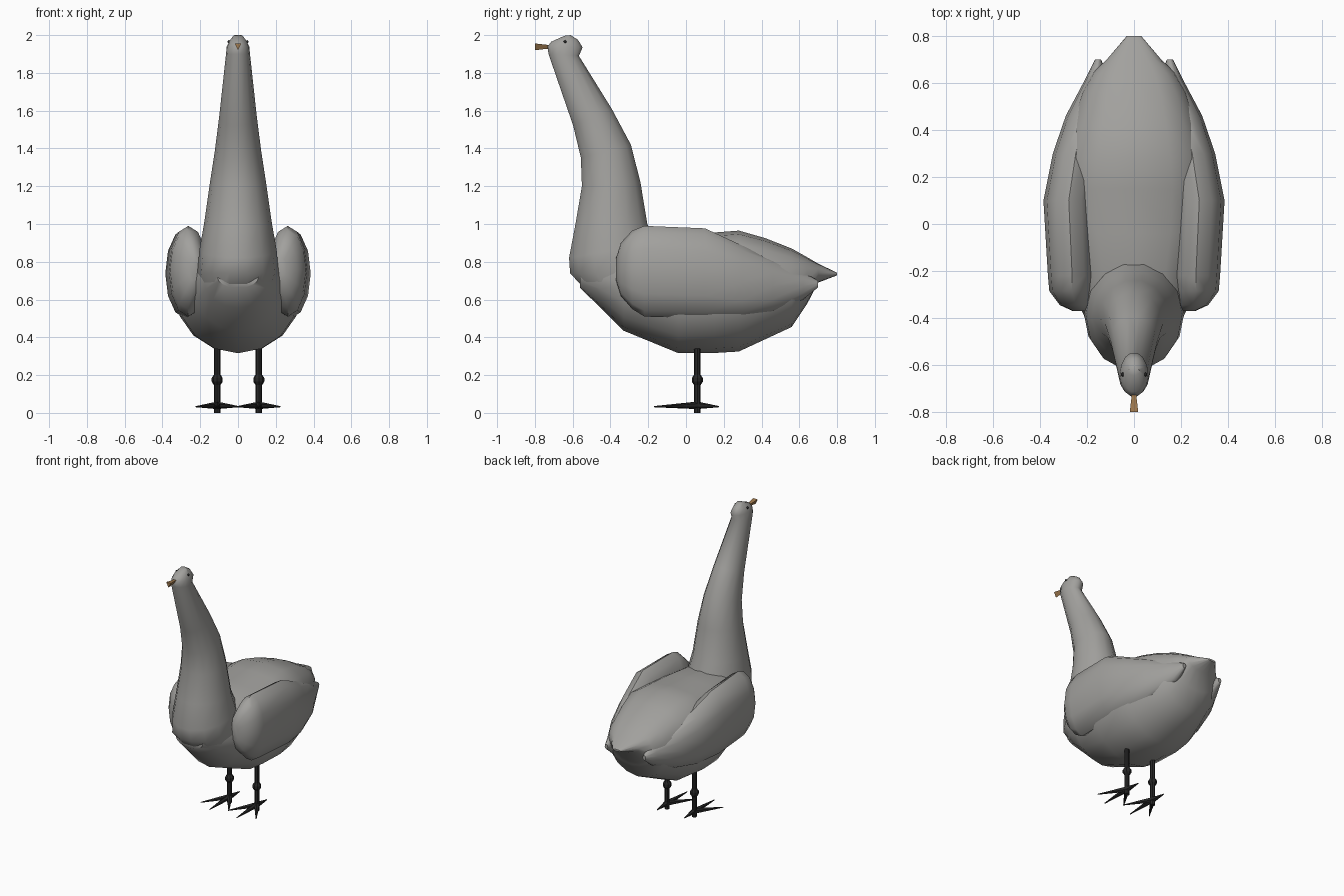
import bpy, bmesh, math
from mathutils import Vector

if "Cube" in bpy.data.objects:
    bpy.data.objects.remove(bpy.data.objects["Cube"])


def mat(name, r, g, b):
    m = bpy.data.materials.new(name)
    m.diffuse_color = (r, g, b, 1)
    m.use_nodes = True
    m.node_tree.nodes["Principled BSDF"].inputs["Base Color"].default_value = m.diffuse_color
    return m


GREY = mat("feather grey", 0.36, 0.355, 0.34)
BLACK = mat("leg black", 0.02, 0.02, 0.02)
BROWN = mat("beak brown", 0.36, 0.2, 0.08)


def finish(bm, name, material, angle=50):
    bmesh.ops.recalc_face_normals(bm, faces=bm.faces)
    me = bpy.data.meshes.new(name)
    bm.to_mesh(me)
    bm.free()
    me.materials.append(material)
    ob = bpy.data.objects.new(name, me)
    bpy.context.collection.objects.link(ob)
    bpy.ops.object.select_all(action='DESELECT')
    ob.select_set(True)
    bpy.context.view_layer.objects.active = ob
    bpy.ops.object.shade_smooth_by_angle(angle=math.radians(angle))
    return ob


def loft(name, rings, material, angle=50):
    """Skin a list of rings (equal point counts) and cap both ends."""
    bm = bmesh.new()
    loops = [[bm.verts.new(p) for p in ring] for ring in rings]
    n = len(loops[0])
    for a, b in zip(loops, loops[1:]):
        for i in range(n):
            j = (i + 1) % n
            bm.faces.new((a[i], a[j], b[j], b[i]))
    bm.faces.new(loops[0])
    bm.faces.new(loops[-1])
    return finish(bm, name, material, angle)


def oval(n, power=1.0):
    """Unit oval; power below 1 makes its upper half boxier."""
    pts = []
    for i in range(n):
        a = 2 * math.pi * i / n
        c, s = math.cos(a), math.sin(a)
        if s > 0:
            c, s = math.copysign(abs(c) ** power, c), s ** power
        pts.append((c, s))
    return pts


# Body: upright rings from breast to tail (y, bottom, top, half width)
body = [(-0.56, .66, .78, .11), (-0.45, .555, .88, .185), (-0.33, .435, .93, .24),
        (-0.04, .316, .945, .32), (0.15, .317, .955, .335), (0.28, .325, .965, .32),
        (0.42, .39, .925, .28), (0.56, .455, .87, .23), (0.64, .575, .825, .18),
        (0.70, .69, .79, .115), (0.80, .728, .742, .03)]
loft("body", [[(w * c, y, (lo + hi) / 2 + (hi - lo) / 2 * s) for c, s in oval(16, 0.75)]
              for y, lo, hi, w in body], GREY)

# Neck and head: tilted rings (front y, front z, back y, back z, half width)
neck = [(-0.49, .60, -0.15, .60, .17), (-0.62, .74, -0.12, .74, .215),
        (-0.625, .82, -0.15, .90, .205), (-0.59, 1.0, -0.2, 1.0, .18),
        (-0.555, 1.2, -0.237, 1.22, .15), (-0.56, 1.35, -0.288, 1.42, .123),
        (-0.60, 1.52, -0.39, 1.61, .10), (-0.73, 1.90, -0.565, 1.89, .064),
        (-0.735, 1.94, -0.545, 1.935, .06), (-0.715, 1.965, -0.57, 1.975, .045),
        (-0.645, 1.996, -0.61, 2.0, .024)]
rings = []
for fy, fz, by, bz, w in neck:
    rings.append([(w * c, (fy + by) / 2 + (by - fy) / 2 * s, (fz + bz) / 2 + (bz - fz) / 2 * s)
                  for c, s in oval(14)])
loft("neck_and_head", rings, GREY)

# Folded wings: (y, inner x, outer x, bottom, top)
wing = [(-0.37, .20, .26, .70, .82), (-0.345, .18, .315, .62, .90),
        (-0.285, .17, .36, .55, .965), (-0.22, .16, .366, .51, .99),
        (0.10, .17, .385, .50, .977), (0.30, .15, .345, .50, .885),
        (0.46, .13, .29, .53, .815), (0.62, .11, .205, .60, .745), (0.70, .14, .165, .665, .70)]
for side, sx in (("left", 1), ("right", -1)):
    rings = [[(sx * ((a + b) / 2 + (b - a) / 2 * c), y, (lo + hi) / 2 + (hi - lo) / 2 * s)
              for c, s in oval(12)] for y, a, b, lo, hi in wing]
    loft(side + "_wing", rings, GREY)

# Beak: triangular, flaring slightly toward the tip
beak = []
for y, r in ((-0.69, .009), (-0.74, .011), (-0.80, .018)):
    beak.append([(-r, y, 1.938 + r), (r, y, 1.938 + r), (0, y, 1.938 - r)])
loft("beak", beak, BROWN, 20)


def rod(bm, a, b, r1, r2, n=8):
    """Tapered rod between two points."""
    a, b = Vector(a), Vector(b)
    d = b - a
    m = d.to_track_quat('Z', 'Y').to_matrix().to_4x4()
    m.translation = (a + b) / 2
    bmesh.ops.create_cone(bm, cap_ends=True, segments=n, radius1=r1, radius2=r2,
                          depth=d.length, matrix=m)


for side, sx in (("left", 1), ("right", -1)):
    # Eye
    bm = bmesh.new()
    bmesh.ops.create_icosphere(bm, subdivisions=1, radius=0.009)
    bmesh.ops.translate(bm, verts=bm.verts, vec=(sx * 0.048, -0.64, 1.965))
    finish(bm, side + "_eye", BLACK)
    # Leg with knee
    x, y = sx * 0.11, 0.06
    bm = bmesh.new()
    rod(bm, (x, y, 0), (x, y, 0.4), .017, .017)
    for z0, z1, r0, r1 in ((.145, .165, .016, .029), (.165, .185, .029, .029), (.185, .205, .029, .016)):
        rod(bm, (x, y, z0), (x, y, z1), r0, r1)
    finish(bm, side + "_leg", BLACK, 30)
    # Toes: three forward, one back
    bm = bmesh.new()
    for dx, dy in ((0, -.23), (.113, -.17), (-.113, -.17), (0, .115)):
        rod(bm, (x, y, .04), (x + dx, y + dy, .033), .02, .003, 6)
    finish(bm, side + "_foot", BLACK, 30)
